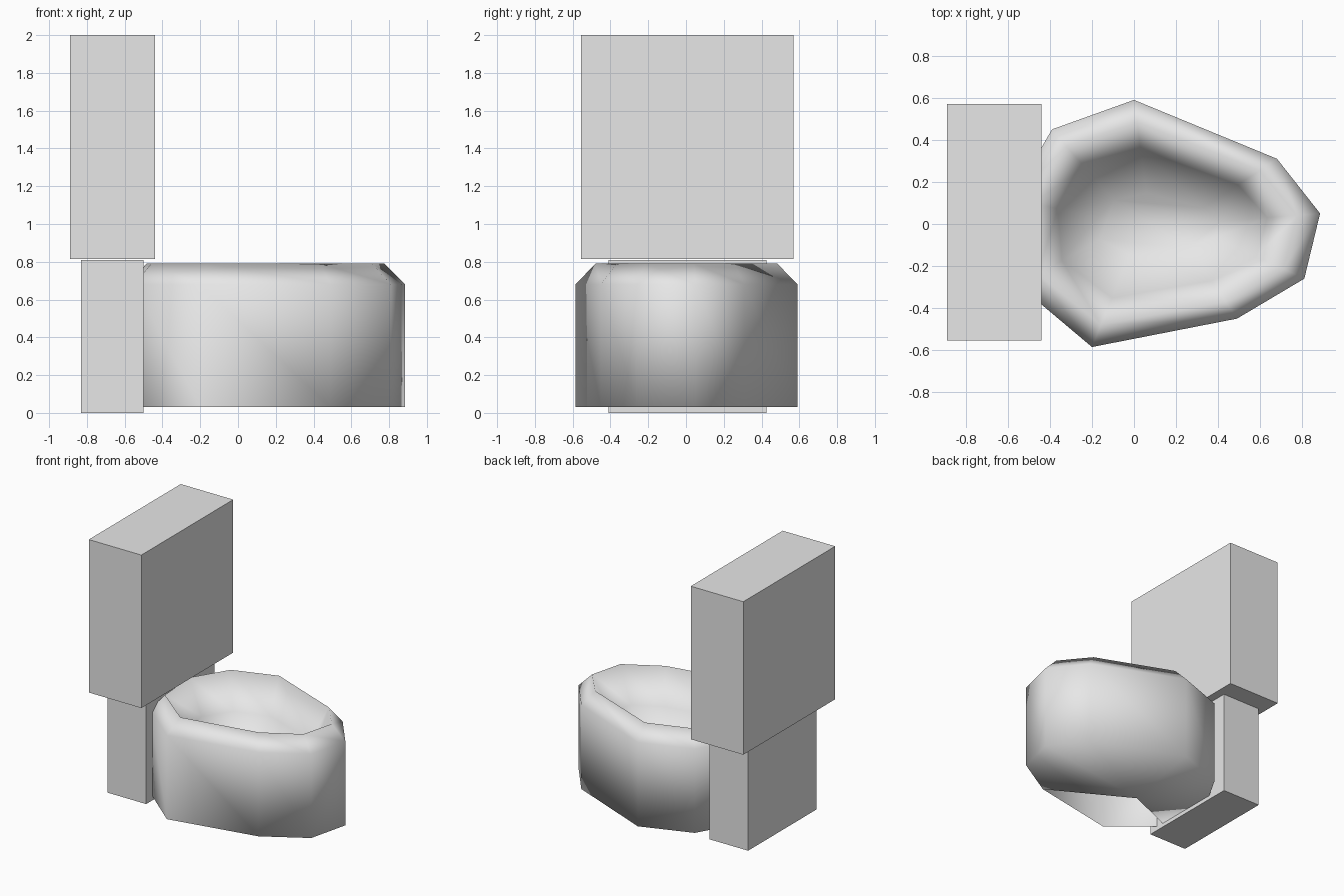
import bpy, bmesh, math

cube = bpy.data.objects.get("Cube")
if cube:
    bpy.data.objects.remove(cube, do_unlink=True)

# One material for everything
ceramic = bpy.data.materials.new("light_grey_ceramic")
ceramic.use_nodes = True
colour = (0.8, 0.8, 0.8, 1)
ceramic.diffuse_color = colour
ceramic.node_tree.nodes["Principled BSDF"].inputs["Base Color"].default_value = colour


def add_object(name, bm):
    bmesh.ops.recalc_face_normals(bm, faces=bm.faces)
    mesh = bpy.data.meshes.new(name)
    bm.to_mesh(mesh)
    bm.free()
    mesh.materials.append(ceramic)
    obj = bpy.data.objects.new(name, mesh)
    bpy.context.collection.objects.link(obj)
    return obj


def box(name, low, high):
    bm = bmesh.new()
    bmesh.ops.create_cube(bm, size=1)
    for v in bm.verts:
        v.co = [(a + b) / 2 + c * (b - a) for a, b, c in zip(low, high, v.co)]
    return add_object(name, bm)


# Tank and its pedestal
box("tank", (-0.89, -0.555, 0.815), (-0.44, 0.57, 2))
box("pedestal", (-0.83, -0.41, 0), (-0.5, 0.425, 0.81))

# Bowl: one irregular outline swept up the wall, over the rim and into the basin
outline = [(0, 0.59), (0.68, 0.31), (0.885, 0.05), (0.81, -0.26), (0.49, -0.45),
           (-0.2, -0.585), (-0.55, -0.29), (-0.58, 0.12), (-0.39, 0.45)]
# scale in x, scale in y, height
levels = [(1, 1, 0.03), (1, 1, 0.68), (0.86, 0.82, 0.79),
          (0.68, 0.6, 0.53), (0.4, 0.25, 0.33)]
bm = bmesh.new()
rings = [[bm.verts.new((0.1 + (x - 0.1) * sx, y * sy, z)) for x, y in outline]
         for sx, sy, z in levels]
count = len(outline)
for lower, upper in zip(rings, rings[1:]):
    for i in range(count):
        j = (i + 1) % count
        bm.faces.new((lower[i], lower[j], upper[j], upper[i]))
bm.faces.new(rings[-1])

# Underside: a fan with the two sectors beside the right rear corner left open
hub = bm.verts.new((-0.12, -0.11, 0.03))
for i in range(count):
    if i not in (4, 5):
        bm.faces.new((rings[0][i], hub, rings[0][(i + 1) % count]))
bowl = add_object("bowl", bm)
for face in bowl.data.polygons:
    face.use_smooth = True
